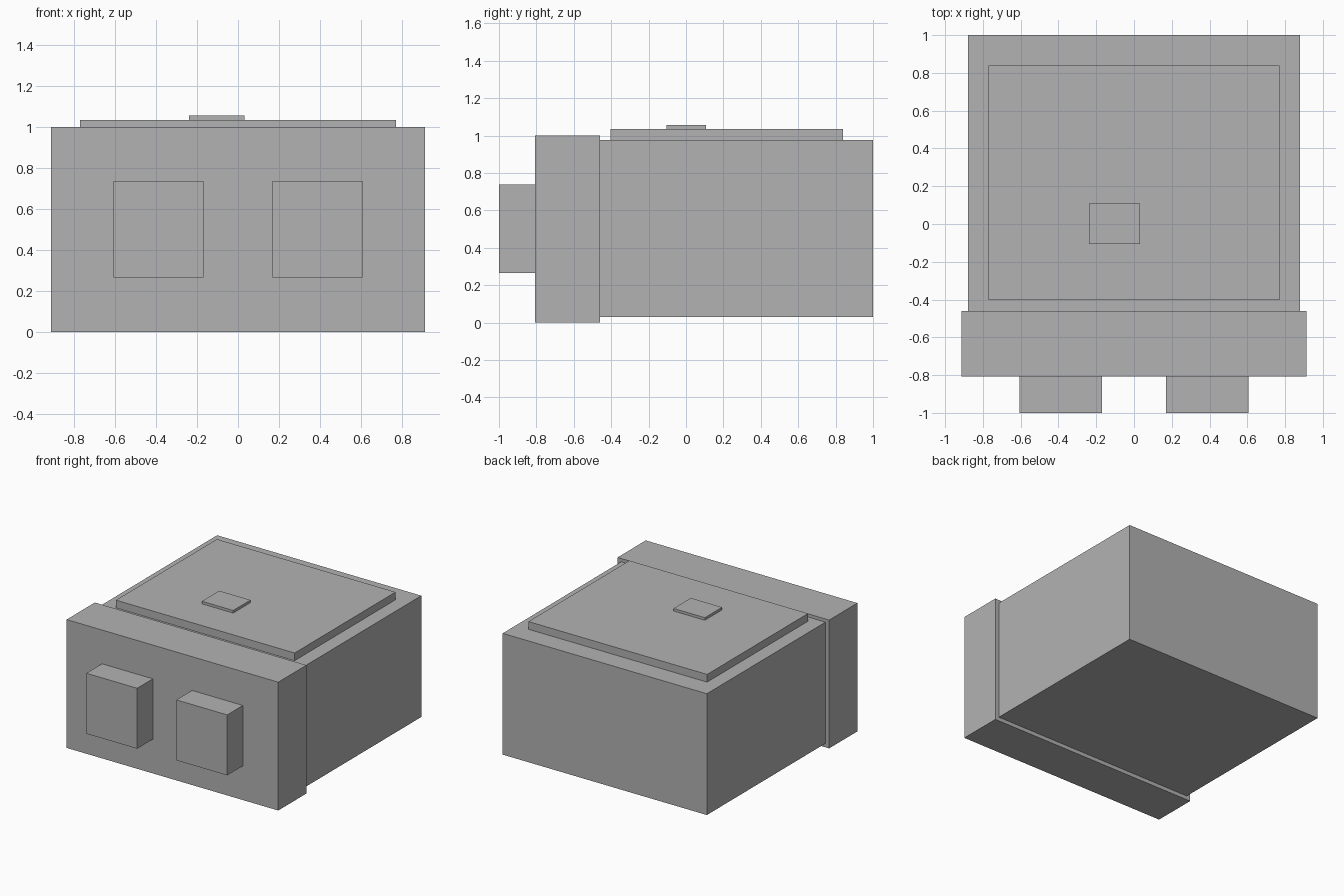
import bpy
import bmesh
from mathutils import Vector

if "Cube" in bpy.data.objects:
    bpy.data.objects.remove(bpy.data.objects["Cube"])

grey = bpy.data.materials.new("plain grey")
grey.diffuse_color = (0.448, 0.448, 0.448, 1.0)
grey.use_nodes = True
grey.node_tree.nodes["Principled BSDF"].inputs["Base Color"].default_value = grey.diffuse_color


def box(name, low, high):
    """Axis-aligned box between two opposite corners."""
    low, high = Vector(low), Vector(high)
    mesh = bpy.data.meshes.new(name)
    bm = bmesh.new()
    bmesh.ops.create_cube(bm, size=1.0)
    bmesh.ops.scale(bm, vec=high - low, verts=bm.verts)
    bm.to_mesh(mesh)
    bm.free()
    mesh.materials.append(grey)
    obj = bpy.data.objects.new(name, mesh)
    obj.location = (low + high) / 2
    bpy.context.collection.objects.link(obj)
    return obj


# Main housing and the slightly larger front block
box("housing", (-0.88, -0.46, 0.03), (0.88, 1.00, 0.975))
box("front_block", (-0.912, -0.807, 0.0), (0.912, -0.46, 1.0))

# Raised top panel with a small off-centre tab
box("top_panel", (-0.77, -0.403, 0.975), (0.77, 0.84, 1.035))
box("top_tab", (-0.238, -0.105, 1.035), (0.032, 0.108, 1.055))

# Pair of blocks projecting from the front
for name, x in (("left_front_stub", -0.388), ("right_front_stub", 0.388)):
    box(name, (x - 0.219, -1.0, 0.266), (x + 0.219, -0.807, 0.737))
